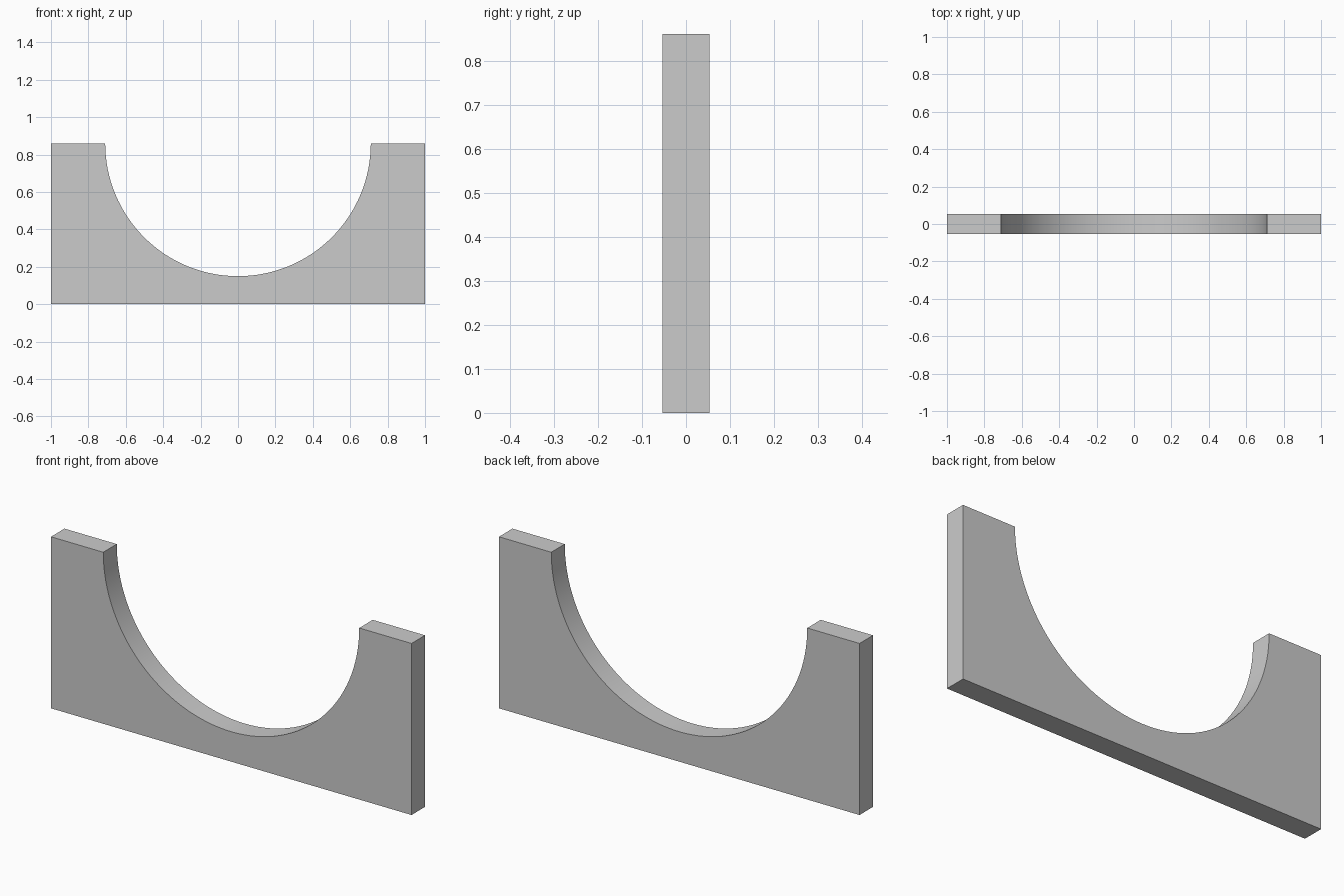
import bpy, bmesh, math

if "Cube" in bpy.data.objects:
    bpy.data.objects.remove(bpy.data.objects["Cube"])

HALF_WIDTH, HEIGHT, THICKNESS = 1.0, 0.86, 0.107
RADIUS, SEGMENTS = 0.71, 64

# Plate outline: rectangle with a half-round cut-out in the top edge
outline = [(-HALF_WIDTH, HEIGHT), (-HALF_WIDTH, 0), (HALF_WIDTH, 0), (HALF_WIDTH, HEIGHT)]
for i in range(SEGMENTS + 1):
    a = math.pi * i / SEGMENTS
    outline.append((RADIUS * math.cos(a), HEIGHT - RADIUS * math.sin(a)))

# Extrude the outline through the thickness
bm = bmesh.new()
face = bm.faces.new([bm.verts.new((x, -THICKNESS / 2, z)) for x, z in outline])
result = bmesh.ops.extrude_face_region(bm, geom=[face], use_keep_orig=True)
moved = [v for v in result["geom"] if isinstance(v, bmesh.types.BMVert)]
bmesh.ops.translate(bm, vec=(0, THICKNESS, 0), verts=moved)
bmesh.ops.recalc_face_normals(bm, faces=bm.faces)

mesh = bpy.data.meshes.new("cradle_plate")
bm.to_mesh(mesh)
bm.free()
plate = bpy.data.objects.new("cradle_plate", mesh)
bpy.context.collection.objects.link(plate)

# Smooth the curved cut-out, keep the plate edges sharp
bpy.context.view_layer.objects.active = plate
plate.select_set(True)
bpy.ops.object.shade_smooth_by_angle(angle=math.radians(30))
